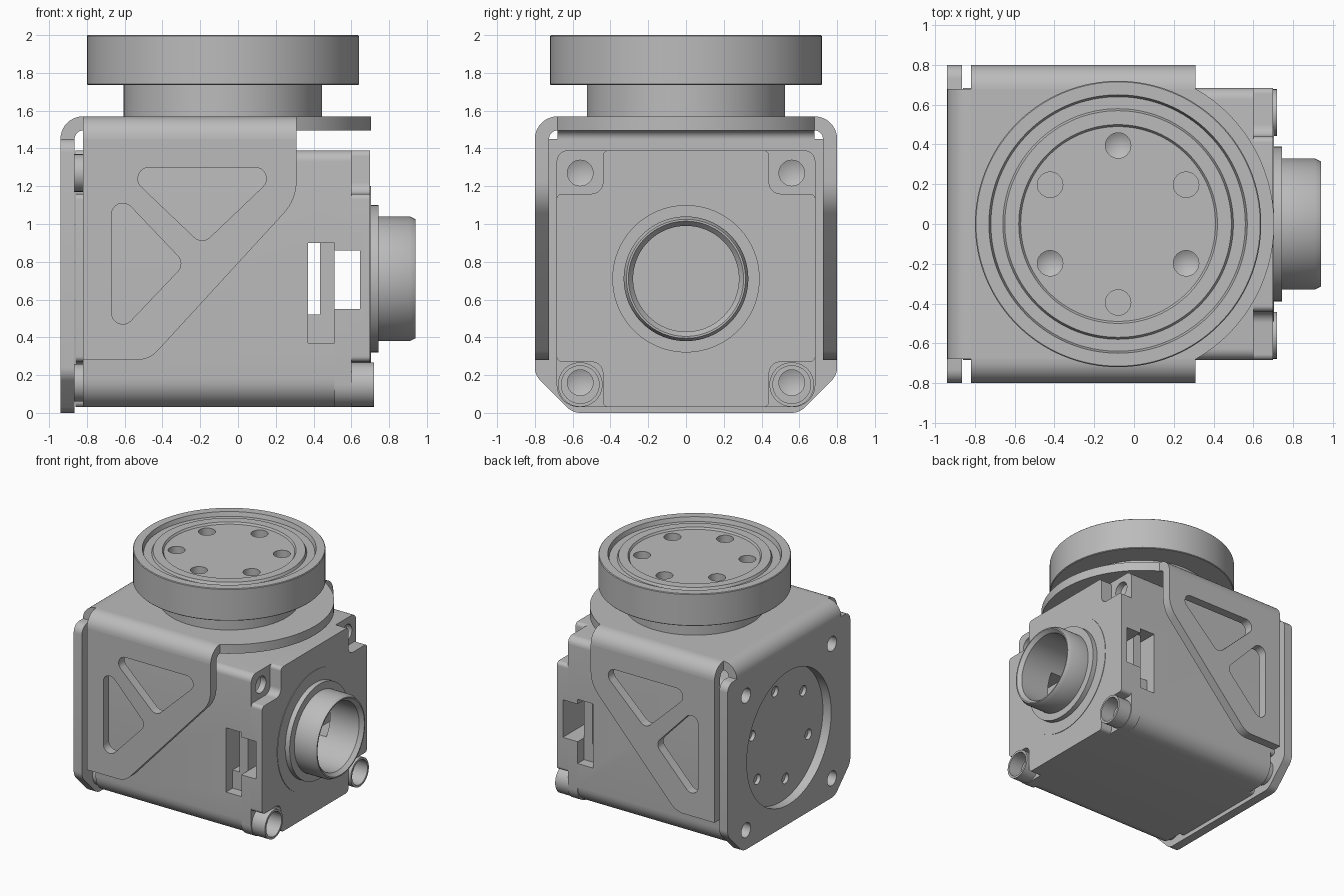
import bpy
import bmesh
from math import sin, cos, tan, pi, radians
from mathutils import Vector

old = bpy.data.objects.get("Cube")
if old:
    bpy.data.objects.remove(old, do_unlink=True)

GREY = (0.5, 0.5, 0.5, 1)
metal = bpy.data.materials.new("grey metal")
metal.use_nodes = True
metal.diffuse_color = GREY
metal.node_tree.nodes["Principled BSDF"].inputs["Base Color"].default_value = GREY


def place(axis, u, v, h):
    return {"x": (h, u, v), "y": (u, h, v), "z": (u, v, h)}[axis]


def finish(name, bm):
    bmesh.ops.recalc_face_normals(bm, faces=bm.faces)
    mesh = bpy.data.meshes.new(name)
    bm.to_mesh(mesh)
    bm.free()
    mesh.materials.append(metal)
    ob = bpy.data.objects.new(name, mesh)
    bpy.context.collection.objects.link(ob)
    return ob


def prism(name, pts, axis, a, b):
    """Extrude a flat outline along an axis."""
    bm = bmesh.new()
    lo, hi = [[bm.verts.new(place(axis, u, v, h)) for u, v in pts] for h in (a, b)]
    bm.faces.new(lo)
    bm.faces.new(hi)
    n = len(pts)
    for i in range(n):
        j = (i + 1) % n
        bm.faces.new((lo[i], lo[j], hi[j], hi[i]))
    return finish(name, bm)


def lathe(name, profile, axis, cu, cv, closed=False, seg=96):
    """Spin a (radius, height) profile; open profiles start and end on the axis."""
    bm = bmesh.new()
    rings = []
    for r, h in profile:
        count = seg if r > 0 else 1
        rings.append([bm.verts.new(place(axis, cu + r * cos(2 * pi * i / seg),
                                         cv + r * sin(2 * pi * i / seg), h))
                      for i in range(count)])
    pairs = list(zip(rings, rings[1:]))
    if closed:
        pairs.append((rings[-1], rings[0]))
    for p, q in pairs:
        for i in range(seg):
            j = (i + 1) % seg
            quad = [p[i % len(p)], p[j % len(p)], q[j % len(q)], q[i % len(q)]]
            bm.faces.new(list(dict.fromkeys(quad)))
    return finish(name, bm)


def rod(cu, cv, r, axis, a, b, tip=0, seg=32):
    return lathe("cutter", [(0, a - tip), (r, a), (r, b), (0, b)], axis, cu, cv, seg=seg)


def box(u0, u1, v0, v1):
    return [(u0, v0), (u1, v0), (u1, v1), (u0, v1)]


def rounded(pts, radii, steps=8):
    """Fillet the corners of an outline."""
    if not isinstance(radii, (list, tuple)):
        radii = [radii] * len(pts)
    out = []
    for i, r in enumerate(radii):
        p = Vector(pts[i])
        if r == 0:
            out.append(tuple(p))
            continue
        d0 = (Vector(pts[i - 1]) - p).normalized()
        d1 = (Vector(pts[(i + 1) % len(pts)]) - p).normalized()
        half = d0.angle(d1) / 2
        centre = p + (d0 + d1).normalized() * (r / sin(half))
        a, b = p + d0 * r / tan(half) - centre, p + d1 * r / tan(half) - centre
        phi = a.angle(b)
        for k in range(steps + 1):
            t = k / steps
            out.append(tuple(centre + (a * sin((1 - t) * phi) + b * sin(t * phi)) / sin(phi)))
    return out


def cut(ob, cutters):
    for c in cutters:
        c.hide_render = True
        m = ob.modifiers.new("cut", "BOOLEAN")
        m.operation, m.solver, m.object = "DIFFERENCE", "EXACT", c
        bpy.context.view_layer.objects.active = ob
        bpy.ops.object.modifier_apply(modifier=m.name)
        bpy.data.objects.remove(c, do_unlink=True)


def bend(cu, cv, side):
    """Cross-section of a quarter sheet-metal bend."""
    angles = [radians(90 * k / 10) for k in range(11)]
    return ([(cu + side * 0.12 * cos(a), cv + 0.12 * sin(a)) for a in angles]
            + [(cu + side * 0.045 * cos(a), cv + 0.045 * sin(a)) for a in reversed(angles)])


AXIS_Z = 0.71      # height of the motor axis
DISC_X = -0.08     # centre of the output disc
SCREWS = [(y, z) for y in (-0.56, 0.56) for z in (0.16, 1.27)]

# Bracket: back plate with screw holes and a round opening
back_plate = prism("back_plate", rounded(
    [(-0.6, 0), (0.6, 0), (0.8, 0.2), (0.8, 1.45), (-0.8, 1.45), (-0.8, 0.2)],
    [0.1, 0.1, 0.1, 0.07, 0.07, 0.1]), "x", -0.94, -0.865)
cut(back_plate, [rod(y, z, 0.06, "x", -1, -0.8) for y, z in SCREWS]
    + [rod(0, AXIS_Z, 0.55, "x", -1, -0.8, seg=96)])

# Bracket: top plate with a round nose
nose = [(DISC_X + 0.785 * cos(radians(a)), 0.785 * sin(radians(a))) for a in range(-56, 57, 4)]
prism("top_plate", [(-0.82, -0.68), (0.31, -0.68)] + nose + [(0.31, 0.68), (-0.82, 0.68)],
      "z", 1.495, 1.57)
prism("back_bend", bend(-0.82, 1.45, -1), "y", -0.68, 0.68)

# Bracket: side flanges with triangular windows
for side, name in ((-1, "right"), (1, "left")):
    prism(name + "_bend", bend(side * 0.68, 1.45, side), "x", -0.82, 0.31)
    flange = prism(name + "_flange", rounded(
        [(-0.82, 1.45), (0.31, 1.45), (0.31, 1.13), (-0.47, 0.28), (-0.82, 0.28)],
        [0, 0, 0.25, 0.15, 0]), "y", side * 0.725, side * 0.8)
    windows = ([(-0.62, 1.3), (0.24, 1.3), (-0.19, 0.89)],
               [(-0.67, 0.38), (-0.67, 1.2), (-0.28, 0.79)])
    cut(flange, [prism("cutter", rounded(w, 0.06), "y", side * 0.6, side * 0.9) for w in windows])

# Motor body with side slots and the open end of the bore
body = prism("motor_body", rounded(box(-0.685, 0.685, 0.03, 1.39), [0.15, 0.15, 0.06, 0.06]),
             "x", -0.82, 0.51)
cut(body, [rod(0, AXIS_Z, 0.28, "x", 0.45, 0.6, seg=96),
           prism("cutter", box(0.37, 0.435, 0.52, 0.9), "y", -0.8, 0.8)]
    + [prism("cutter", box(0.37, 0.6, 0.37, 0.9), "y", s * 0.6, s * 0.8) for s in (-1, 1)])

# Cross-shaped outline shared by both end covers
W, N, LOW, HIGH, B, T = 0.685, 0.44, 0.27, 1.16, 0.03, 1.39
cross = rounded([(-N, B), (N, B), (N, LOW), (W, LOW), (W, HIGH), (N, HIGH),
                 (N, T), (-N, T), (-N, HIGH), (-W, HIGH), (-W, LOW), (-N, LOW)],
                [0.03, 0.03, 0.06, 0.03, 0.03, 0.06] * 2)

# Back cover with a ring of screw holes
back_cover = prism("back_cover", cross, "x", -0.86, -0.82)
cut(back_cover, [rod(0.39 * cos(radians(a)), AXIS_Z + 0.39 * sin(radians(a)), 0.042,
                     "x", -0.9, -0.83) for a in range(20, 380, 60)])
for y, z in SCREWS:
    lathe("back_post", [(0, -0.865), (0.1, -0.865), (0.1, -0.8), (0, -0.8)], "x", y, z, seg=32)

# Front cover: flange and raised cross, with bore and side windows
cover_flange = prism("cover_flange", rounded(box(-W, W, B, T), [0.12, 0.12, 0.06, 0.06]),
                     "x", 0.51, 0.6)
cover_face = prism("cover_face", cross, "x", 0.6, 0.7)
for part in (cover_flange, cover_face):
    cut(part, [rod(0, AXIS_Z, 0.28, "x", 0.4, 0.8, seg=96),
               prism("cutter", box(0.5, 0.645, 0.55, 0.86), "y", -0.8, 0.8)])
cut(cover_flange, [rod(y, z, 0.068, "x", 0.55, 0.7, tip=0.03) for y, z in SCREWS])

# Thin sleeves around the two lower screws
for y in (-0.56, 0.56):
    lathe("screw_sleeve", [(0.118, 0.6), (0.118, 0.72), (0.1, 0.72), (0.1, 0.6)],
          "x", y, 0.15, closed=True, seg=40)

# Hollow shaft collar
lathe("shaft_collar", [(0.49, 0.69), (0.49, 0.704), (0.39, 0.704), (0.39, 0.745),
                       (0.33, 0.745), (0.33, 0.91), (0.315, 0.94), (0.305, 0.94),
                       (0.28, 0.91), (0.28, 0.69)], "x", 0, AXIS_Z, closed=True)

# Output disc on its neck, with grooves and six holes
disc = lathe("output_disc", [
    (0, 1.5), (0.525, 1.5), (0.525, 1.735), (0.715, 1.735), (0.72, 1.74), (0.72, 1.995),
    (0.715, 2), (0.65, 2), (0.64, 1.965), (0.58, 1.965), (0.57, 1.985), (0.5, 1.985),
    (0.49, 1.97), (0, 1.97)], "z", DISC_X, 0, seg=128)
cut(disc, [rod(DISC_X + 0.395 * cos(radians(a)), 0.395 * sin(radians(a)), 0.064, "z",
               1.88, 2.1, tip=0.04 if a % 120 == 90 else 0) for a in range(30, 390, 60)])

# Smooth the round surfaces, keep edges crisp
bpy.ops.object.select_all(action="DESELECT")
for ob in bpy.context.collection.objects:
    if ob.type == "MESH" and ob.data.materials and ob.data.materials[0] == metal:
        ob.select_set(True)
        bpy.context.view_layer.objects.active = ob
bpy.ops.object.shade_smooth_by_angle(angle=radians(30))
